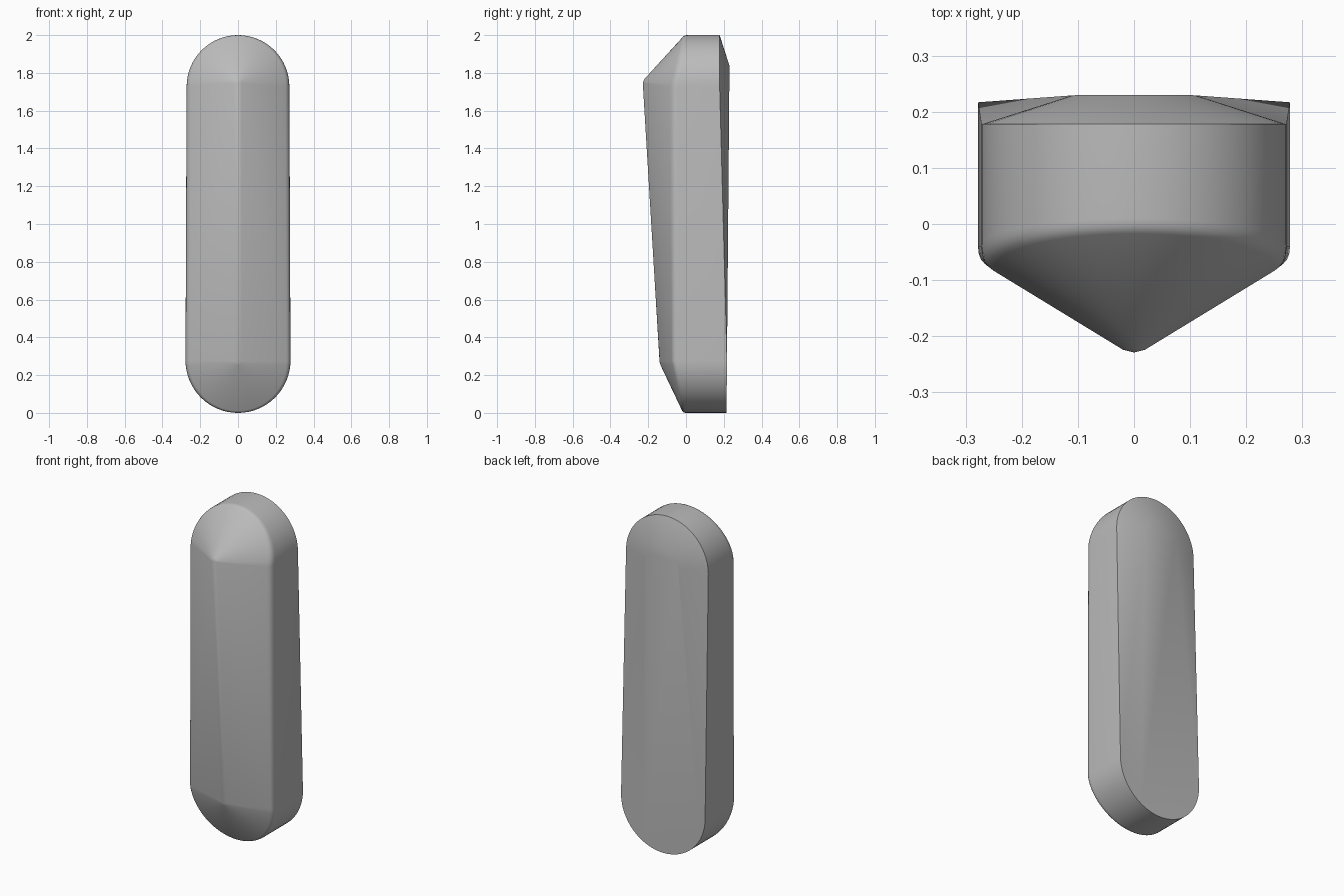
import bpy, bmesh, math
from mathutils import Vector

if "Cube" in bpy.data.objects:
    bpy.data.objects.remove(bpy.data.objects["Cube"])

N = 32                                   # segments per rounded end
TOP_Z, TOP_R = 1.728, 0.272
BOT_Z, BOT_R = 0.278, 0.278
TIP_TOP = Vector((0, -0.236, 1.75))      # front ridge end points
TIP_BOT = Vector((0, -0.143, 0.27))


def panel_y(z):
    return 0.2145 + 0.0085 * z


def end_arcs():
    """Points round the capsule outline: x, z, height on the end arc, is_top."""
    for i in range(N + 1):
        a = math.pi * i / N
        yield TOP_R * math.cos(a), TOP_Z + TOP_R * math.sin(a), math.sin(a), True
    for i in range(N + 1):
        a = math.pi * (1 + i / N)
        yield BOT_R * math.cos(a), BOT_Z + BOT_R * math.sin(a), -math.sin(a), False


outline = list(end_arcs())
M = len(outline)
bm = bmesh.new()


def ring(func):
    return [bm.verts.new(func(*p)) for p in outline]


def corner(x, z, s, top):
    return Vector((x, -0.07 + (0.062 if top else 0.055) * s, z))


def tip(top):
    return TIP_TOP if top else TIP_BOT


def bevel_ring(t):
    """Rounded edge between side wall and front slope."""
    def f(x, z, s, top):
        v = corner(x, z, s, top)
        a = v + Vector((0, 0.03 - 0.012 * s, 0))
        c = v.lerp(tip(top), 0.08 - 0.04 * s)
        return a.lerp(v, t).lerp(v.lerp(c, t), t)
    return ring(f)


def back_rim(x, z, s, top):
    return Vector((x, 0.178 if top else panel_y(z), z))


def bridge(a, b):
    for i in range(M):
        j = (i + 1) % M
        if i == N:                       # left long side
            bm.faces.new((a[i], a[j], b[i]))
            bm.faces.new((a[j], b[j], b[i]))
        elif i == M - 1:                 # right long side
            bm.faces.new((a[i], a[j], b[j]))
            bm.faces.new((a[i], b[j], b[i]))
        else:
            bm.faces.new((a[i], a[j], b[j], b[i]))


# side wall, rounded edge and front slopes
rim = ring(back_rim)
rings = [rim] + [bevel_ring(k / 4) for k in range(5)]
rings.append(ring(lambda x, z, s, top: corner(x, z, s, top).lerp(tip(top), 0.93)))
for a, b in zip(rings, rings[1:]):
    bridge(a, b)

# softly rounded ridge
inner = rings[-1]
t = bm.verts.new(TIP_TOP + Vector((0, 0.007, 0)))
b = bm.verts.new(TIP_BOT + Vector((0, 0.003, 0)))
for i in range(N):
    bm.faces.new((inner[i], inner[i + 1], t))
    bm.faces.new((inner[N + 1 + i], inner[N + 2 + i], b))
bm.faces.new((inner[N], inner[N + 1], b, t))
bm.faces.new((inner[M - 1], inner[0], t, b))

# back panel: narrow at the top, widening into the lower rim
arch = []
for i in range(N + 1):
    a = math.pi * i / N
    z = TOP_Z + 0.11 * math.sin(a)
    arch.append(bm.verts.new((0.11 * math.cos(a), panel_y(z), z)))
bm.faces.new(arch + rim[N + 1:])
for i in range(N):
    bm.faces.new((rim[i], rim[i + 1], arch[i + 1], arch[i]))
bm.faces.new((rim[N], rim[N + 1], arch[N]))
bm.faces.new((rim[M - 1], rim[0], arch[0]))

bmesh.ops.recalc_face_normals(bm, faces=bm.faces[:])
mesh = bpy.data.meshes.new("capsule_body")
bm.to_mesh(mesh)
bm.free()
body = bpy.data.objects.new("capsule_body", mesh)
bpy.context.collection.objects.link(body)

grey = bpy.data.materials.new("plain grey")
grey.diffuse_color = (0.5, 0.5, 0.5, 1)
grey.use_nodes = True
grey.node_tree.nodes["Principled BSDF"].inputs["Base Color"].default_value = grey.diffuse_color
mesh.materials.append(grey)

bpy.context.view_layer.objects.active = body
body.select_set(True)
bpy.ops.object.shade_smooth_by_angle(angle=math.radians(40))
